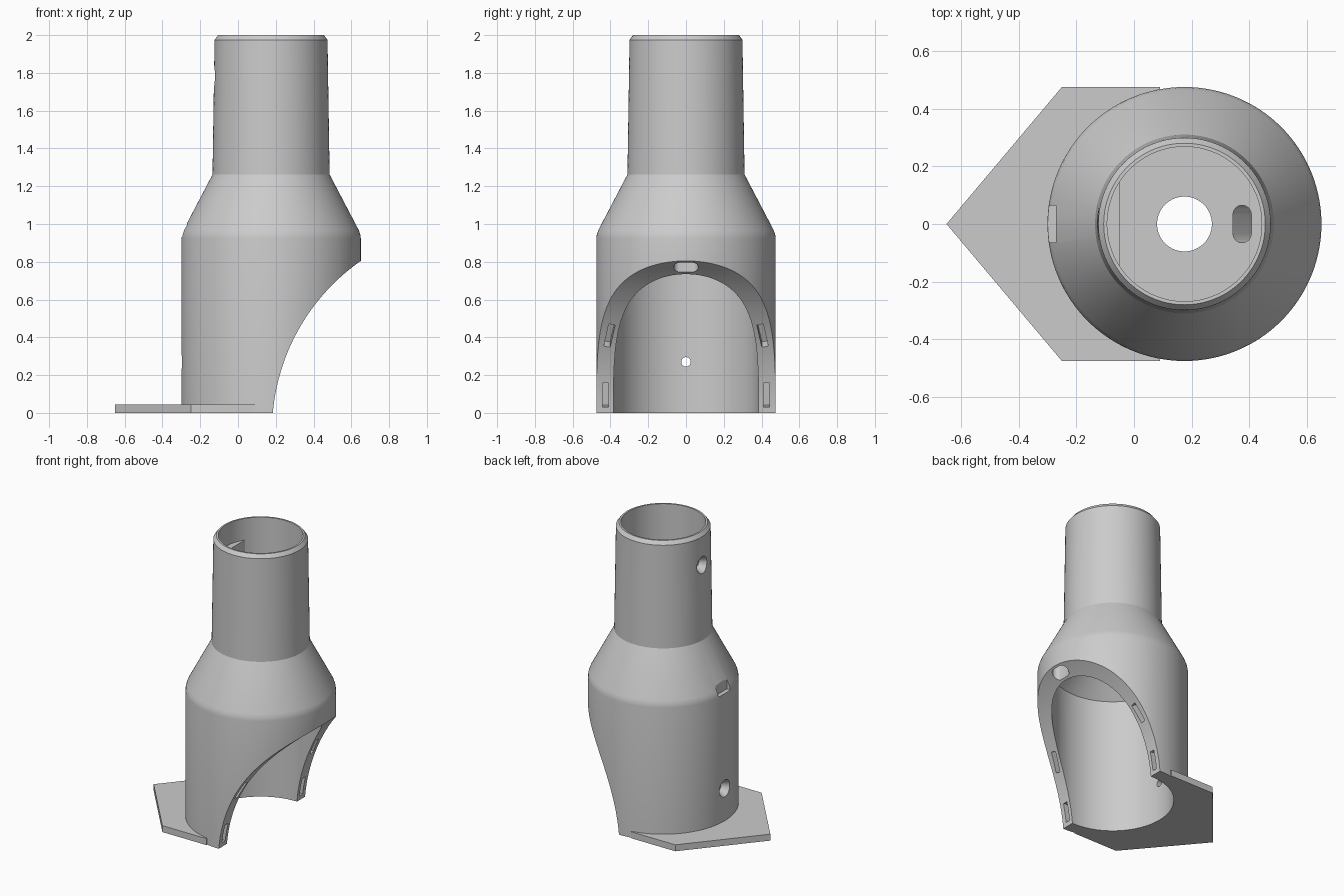
import bpy, bmesh
from math import sin, cos, pi, sqrt, atan2
from mathutils import Matrix, Vector

if "Cube" in bpy.data.objects:
    bpy.data.objects.remove(bpy.data.objects["Cube"])

AXIS_X = 0.175                      # centre line of the tube
ARCH = Vector((1.28, 0, -0.097))    # centre of the curved arch cut
ARCH_R = 1.1

grey = bpy.data.materials.new("plain grey")
grey.use_nodes = True
grey.diffuse_color = (0.6, 0.6, 0.6, 1)
grey.node_tree.nodes["Principled BSDF"].inputs["Base Color"].default_value = (0.6, 0.6, 0.6, 1)


def finish(name, bm):
    mesh = bpy.data.meshes.new(name)
    bm.to_mesh(mesh)
    bm.free()
    mesh.materials.append(grey)
    ob = bpy.data.objects.new(name, mesh)
    bpy.context.collection.objects.link(ob)
    return ob


def lathe(name, profile, steps=128):
    """Closed ring from a closed (radius, z) profile."""
    bm = bmesh.new()
    rings = [[bm.verts.new((AXIS_X + r * cos(2 * pi * i / steps), r * sin(2 * pi * i / steps), z))
              for r, z in profile] for i in range(steps)]
    n = len(profile)
    for i in range(steps):
        a, b = rings[i], rings[(i + 1) % steps]
        for j in range(n):
            k = (j + 1) % n
            bm.faces.new((a[j], b[j], b[k], a[k]))
    return finish(name, bm)


def loft(name, rings):
    """Capped solid through anticlockwise rings listed from bottom to top."""
    bm = bmesh.new()
    rows = [[bm.verts.new(p) for p in ring] for ring in rings]
    n = len(rows[0])
    for low, high in zip(rows, rows[1:]):
        for i in range(n):
            k = (i + 1) % n
            bm.faces.new((low[i], low[k], high[k], high[i]))
    bm.faces.new(rows[0][::-1])
    bm.faces.new(rows[-1])
    return finish(name, bm)


def prism(name, outline, bottom, top):
    return loft(name, [[(x, y, z) for x, y in outline] for z in (bottom, top)])


def cone(name, r1, r2, depth, matrix, segments=48):
    bm = bmesh.new()
    bmesh.ops.create_cone(bm, cap_ends=True, segments=segments, radius1=r1, radius2=r2,
                          depth=depth, matrix=matrix)
    return finish(name, bm)


def box(name, size, matrix):
    bm = bmesh.new()
    bmesh.ops.create_cube(bm, size=1, matrix=matrix @ Matrix.Diagonal((*size, 1)))
    return finish(name, bm)


def height(mesh):
    levels = [v.co.z for v in mesh.vertices] or [0]
    return max(levels) - min(levels)


def cut(target, cutter, keep=False):
    """Subtract the cutter, taking the first solver that leaves a sound part."""
    for solver in ("MANIFOLD", "EXACT", "FLOAT"):
        mod = target.modifiers.new("cut", "BOOLEAN")
        mod.operation, mod.solver, mod.object = "DIFFERENCE", solver, cutter
        bpy.context.view_layer.update()
        graph = bpy.context.evaluated_depsgraph_get()
        result = bpy.data.meshes.new_from_object(target.evaluated_get(graph))
        target.modifiers.remove(mod)
        changed = len(result.vertices) != len(target.data.vertices)
        if changed and abs(height(result) - height(target.data)) < 0.001:
            target.data = result
            break
    if not keep:
        bpy.data.objects.remove(cutter)


def along_x(x, z):
    return Matrix.Translation((x, 0, z)) @ Matrix.Rotation(pi / 2, 4, "Y")


# Hollow body: wide sleeve, shoulder, upper tube and inner floor
body = lathe("body", [
    (0.475, 0), (0.475, 0.925), (0.472, 0.945), (0.464, 0.968), (0.31, 1.262),
    (0.299, 1.975), (0.28, 2.0), (0.268, 2.0), (0.268, 1.26), (0.095, 1.26),
    (0.095, 1.23), (0.385, 0.94), (0.385, 0)])

# Curved arch opening
cut(body, cone("arch_cutter", ARCH_R, ARCH_R, 2,
               Matrix.Translation(ARCH) @ Matrix.Rotation(pi / 2, 4, "X"), 256))

# Pockets in the arch edge
for side in (-1, 1):
    for z, y, length, roll in ((0.095, 0.426, 0.13, 0), (0.41, 0.405, 0.135, 0.2)):
        rise = z - ARCH.z
        run = sqrt(ARCH_R ** 2 - rise ** 2)
        turn = (Matrix.Rotation(atan2(rise, run), 4, "Y")
                @ Matrix.Rotation(roll * side, 4, "X"))
        place = Matrix.Translation((ARCH.x - run, side * y, z)) @ turn
        cut(body, box("pocket_cutter", (0.12, 0.034, length), place))

# Cable channel from the top of the arch up to the inner floor
slot = []
for side in (1, -1):
    for i in range(9):
        a = pi * i / 8
        slot.append((side * 0.032 * cos(a), side * (0.033 + 0.032 * sin(a))))
cut(body, loft("channel_cutter", [
    [(AXIS_X + r + x, y, z) for x, y in slot]
    for r, z in ((0.43, 0.6), (0.43, 0.95), (0.2, 1.24), (0.2, 1.3))]))

# Shallow notch in the shoulder
cut(body, box("notch_cutter", (0.1, 0.13, 0.08), Matrix.Translation((-0.32, 0, 0.97))))

# Thickened pad inside the upper tube
arc = [pi - 0.64 + 1.28 * i / 12 for i in range(13)]
pad = prism("screw_pad", [(AXIS_X + 0.28 * cos(a), 0.28 * sin(a)) for a in arc], 1.68, 1.85)

# Countersunk screw holes
for x, z, parts in ((-0.3, 0.27, (body,)), (-0.128, 1.78, (body, pad))):
    sink = cone("sink_cutter", 0.07, 0.03, 0.07, along_x(x + 0.015, z))
    bore = cone("bore_cutter", 0.025, 0.025, 0.3, along_x(x + 0.05, z))
    for part in parts:
        cut(part, sink, True)
        cut(part, bore, True)
    for cutter in (sink, bore):
        bpy.data.objects.remove(cutter)

# Pointed base plate around the sleeve
plate = prism("base_plate", [(-0.65, 0), (-0.25, -0.475), (0.09, -0.475),
                             (0.09, 0.475), (-0.25, 0.475)], 0, 0.045)
cut(plate, cone("plate_cutter", 0.39, 0.39, 1, Matrix.Translation((AXIS_X, 0, 0)), 128))

for ob in (body, pad, plate):
    bpy.ops.object.select_all(action="DESELECT")
    ob.select_set(True)
    bpy.context.view_layer.objects.active = ob
    bpy.ops.object.shade_smooth_by_angle(angle=0.35)
